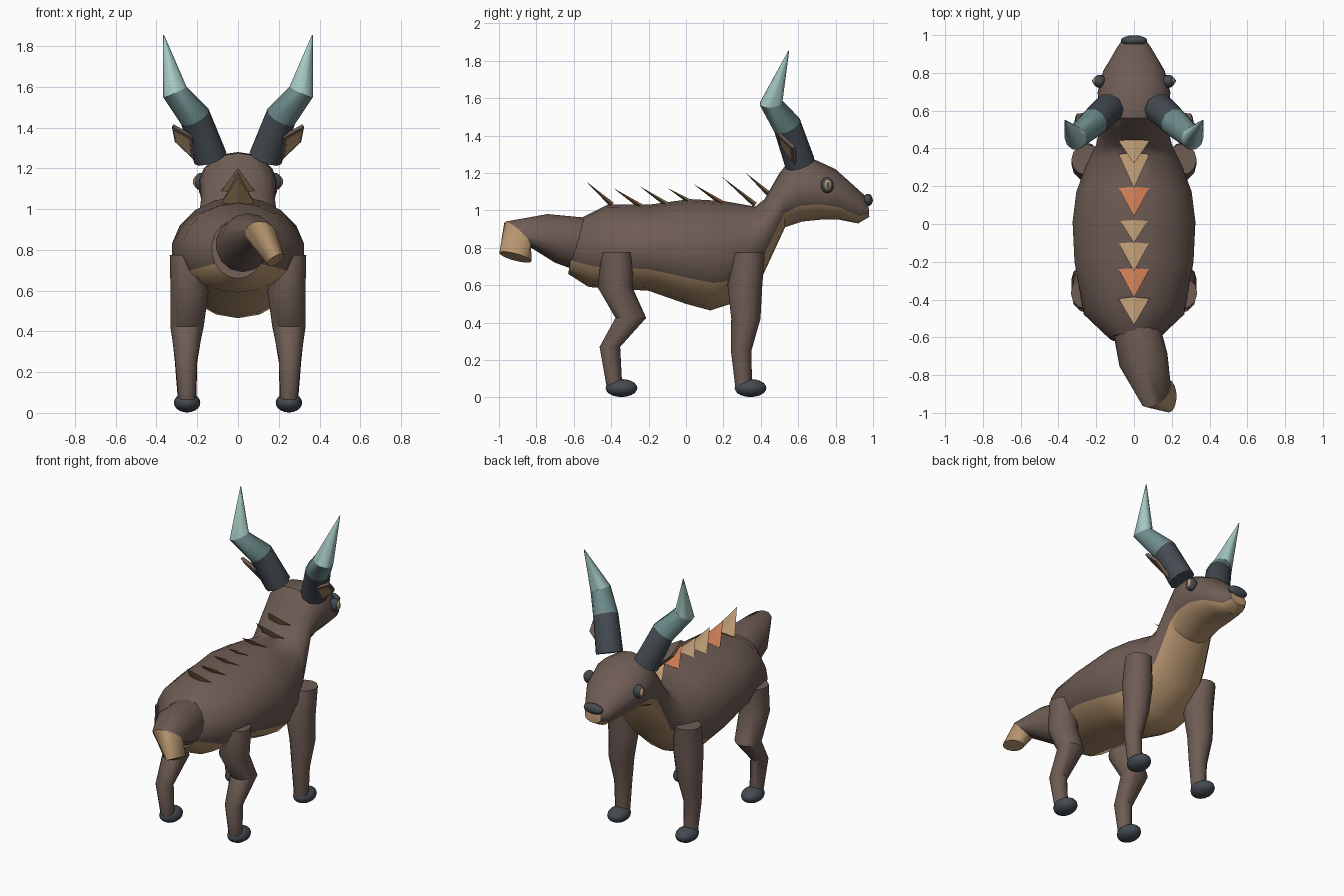
import bpy
import bmesh
import math
from mathutils import Vector

if "Cube" in bpy.data.objects:
    bpy.data.objects.remove(bpy.data.objects["Cube"])


def material(name, rgb):
    m = bpy.data.materials.new(name)
    m.use_nodes = True
    m.diffuse_color = (*rgb, 1)
    bsdf = m.node_tree.nodes["Principled BSDF"]
    bsdf.inputs["Base Color"].default_value = (*rgb, 1)
    bsdf.inputs["Roughness"].default_value = 0.8
    return m


BROWN = material("brown hide", (0.156, 0.107, 0.089))
TAN = material("tan underside", (0.47, 0.30, 0.16))
ORANGE = material("orange spine", (0.56, 0.19, 0.085))
SLATE = material("dark slate", (0.058, 0.07, 0.084))
TEAL = material("grey teal", (0.156, 0.262, 0.262))
PALE = material("pale teal", (0.376, 0.578, 0.546))


def finish(name, bm, mats, smooth=40):
    bmesh.ops.remove_doubles(bm, verts=bm.verts, dist=0.0005)
    bmesh.ops.recalc_face_normals(bm, faces=bm.faces)
    mesh = bpy.data.meshes.new(name)
    bm.to_mesh(mesh)
    bm.free()
    for m in mats:
        mesh.materials.append(m)
    ob = bpy.data.objects.new(name, mesh)
    bpy.context.collection.objects.link(ob)
    if smooth:
        bpy.ops.object.select_all(action="DESELECT")
        ob.select_set(True)
        bpy.context.view_layer.objects.active = ob
        bpy.ops.object.shade_smooth_by_angle(angle=math.radians(smooth))
    return ob


def loft(name, rings, n, mats, rule=lambda ring, side: 0, smooth=40):
    """Skin through ellipses given as (centre, half axis u, half axis v)."""
    bm = bmesh.new()
    loops = []
    for c, u, v in rings:
        angles = [math.tau * i / n for i in range(n)]
        loops.append([bm.verts.new(Vector(c) + Vector(u) * math.cos(a) + Vector(v) * math.sin(a))
                      for a in angles])
    for r in range(len(loops) - 1):
        for i in range(n):
            j = (i + 1) % n
            f = bm.faces.new((loops[r][i], loops[r][j], loops[r + 1][j], loops[r + 1][i]))
            f.material_index = rule(r, i)
    bm.faces.new(loops[0])
    end = bm.faces.new(loops[-1])
    end.material_index = rule(len(loops) - 2, 0)
    return finish(name, bm, mats, smooth)


def tube(name, points, n, mats, rule):
    """Round tube through (centre, radius) with rings square to the path."""
    pts = [Vector(p) for p, r in points]
    rings = []
    for i, (p, r) in enumerate(points):
        before = (pts[i] - pts[i - 1]).normalized() if i else Vector()
        after = (pts[i + 1] - pts[i]).normalized() if i + 1 < len(pts) else Vector()
        t = (before + after).normalized()
        u = Vector((0, 1, 0)).cross(t).normalized()
        rings.append((p, u * r, t.cross(u) * r))
    return loft(name, rings, n, mats, rule)


def ellipsoid(name, centre, size, mat):
    bm = bmesh.new()
    bmesh.ops.create_uvsphere(bm, u_segments=16, v_segments=10, radius=1)
    for v in bm.verts:
        v.co = Vector(centre) + v.co * Vector(size)
    return finish(name, bm, [mat], 60)


# Body, neck and head: top (y, z), bottom (y, z), half width
SECTIONS = [
    ((-.58, .95), (-.63, .66), .13),
    ((-.42, 1.03), (-.52, .59), .27),
    ((-.2, 1.03), (-.2, .57), .32),
    ((.02, 1.06), (0, .5), .33),
    ((.2, 1.05), (.13, .465), .31),
    ((.37, 1.02), (.24, .5), .255),
    ((.42, 1.06), (.41, .65), .205),
    ((.5, 1.2), (.53, .91), .18),
    ((.56, 1.275), (.62, .94), .19),
    ((.67, 1.28), (.72, .95), .195),
    ((.8, 1.22), (.82, .95), .165),
    ((.95, 1.085), (.92, .93), .09),
    ((.975, 1.04), (.98, .965), .06),
]
rings = []
for top, bottom, w in SECTIONS:
    t, b = Vector((0, *top)), Vector((0, *bottom))
    rings.append(((t + b) / 2, (b - t) / 2, (w, 0, 0)))
loft("body", rings, 18, [BROWN, TAN], lambda r, i: int(i < 3 or i > 14))

# Tail curling sideways into a tan tip
loft("tail", [
    ((.015, -.56, .82), (0, .03, .14), (.13, 0, 0)),
    ((.05, -.72, .85), (0, -.02, .13), (.13, .03, 0)),
    ((.115, -.9, .875), (-.01, -.065, .065), (.08, .03, 0)),
    ((.185, -.912, .75), (0, -.086, .022), (.04, 0, .02)),
], 14, [BROWN, TAN], lambda r, i: int(r == 2))

# Nose
ellipsoid("nose", (0, .972, 1.055), (.07, .027, .033), SLATE)

# Row of back spines: base (y, z) and tip (y, z), front to back
SPINES = [
    ((.44, 1.09), (.32, 1.2)), ((.37, 1.03), (.19, 1.18)),
    ((.19, 1.04), (.04, 1.14)), ((.03, 1.04), (-.1, 1.12)),
    ((-.1, 1.03), (-.25, 1.13)), ((-.24, 1.02), (-.39, 1.12)),
    ((-.395, 1.03), (-.535, 1.155)),
]
for k, (base, tip) in enumerate(SPINES):
    b, t = Vector((0, *base)), Vector((0, *tip))
    across = Vector((1, 0, 0)).cross(t - b).normalized() * .014
    wide = Vector((.082, 0, 0))
    bm = bmesh.new()
    corners = [bm.verts.new(b + d) for d in (wide, across, -wide, -across)]
    apex = bm.verts.new(t)
    bm.faces.new(corners)
    for i in range(4):
        bm.faces.new((corners[i], corners[(i + 1) % 4], apex))
    finish(f"back_spine_{k + 1}", bm, [ORANGE if k in (2, 5) else TAN], 0)

# Leg outlines: x, y, z, radius
FRONT_LEG = [(.25, .34, .775, .082), (.238, .315, .6, .093), (.25, .32, .42, .078),
             (.255, .295, .25, .055), (.25, .308, .06, .045)]
HIND_LEG = [(.25, -.365, .775, .085), (.238, -.38, .59, .093), (.25, -.295, .425, .082),
            (.255, -.407, .27, .055), (.25, -.383, .06, .042)]

for side, s in (("left", 1), ("right", -1)):
    # Legs and hooves
    for part, outline, hoof_y in (("front", FRONT_LEG, .345), ("hind", HIND_LEG, -.345)):
        loft(f"{side}_{part}_leg",
             [((s * x, y, z), (r, 0, 0), (0, r, 0)) for x, y, z, r in outline], 12, [BROWN])
        ellipsoid(f"{side}_{part}_hoof", (s * .25, hoof_y, .05), (.065, .085, .048), SLATE)

    # Three-tone horn
    tube(f"{side}_horn", [((s * .135, .61, 1.25), .083), ((s * .212, .54, 1.455), .077),
                          ((s * .31, .455, 1.575), .063), ((s * .365, .55, 1.855), .002)],
         10, [SLATE, TEAL, PALE], lambda r, i: r)

    # Eye with iris and slit pupil
    ellipsoid(f"{side}_eye", (s * .182, .755, 1.135), (.034, .035, .043), SLATE)
    ellipsoid(f"{side}_iris", (s * .2, .757, 1.135), (.02, .022, .03), TAN)
    ellipsoid(f"{side}_pupil", (s * .212, .758, 1.135), (.01, .009, .019), SLATE)

    # Leaf-shaped ear with a tan inner plate
    kite = [Vector((s * x, y, z)) for x, y, z in
            ((.215, .58, 1.24), (.31, .57, 1.33), (.325, .49, 1.405), (.225, .5, 1.35))]
    middle = sum(kite, Vector()) / 4
    outward = Vector((s * .42, -.7, -.57))
    for part, scale, lift, depth, mat in (("ear", 1, 0, .02, BROWN),
                                          ("ear_inner", .75, .004, .006, TAN)):
        bm = bmesh.new()
        front = [bm.verts.new(middle + (p - middle) * scale + outward * lift) for p in kite]
        back = [bm.verts.new(v.co - outward * depth) for v in front]
        bm.faces.new(front)
        bm.faces.new(back)
        for i in range(4):
            j = (i + 1) % 4
            bm.faces.new((front[i], front[j], back[j], back[i]))
        finish(f"{side}_{part}", bm, [mat], 0)
